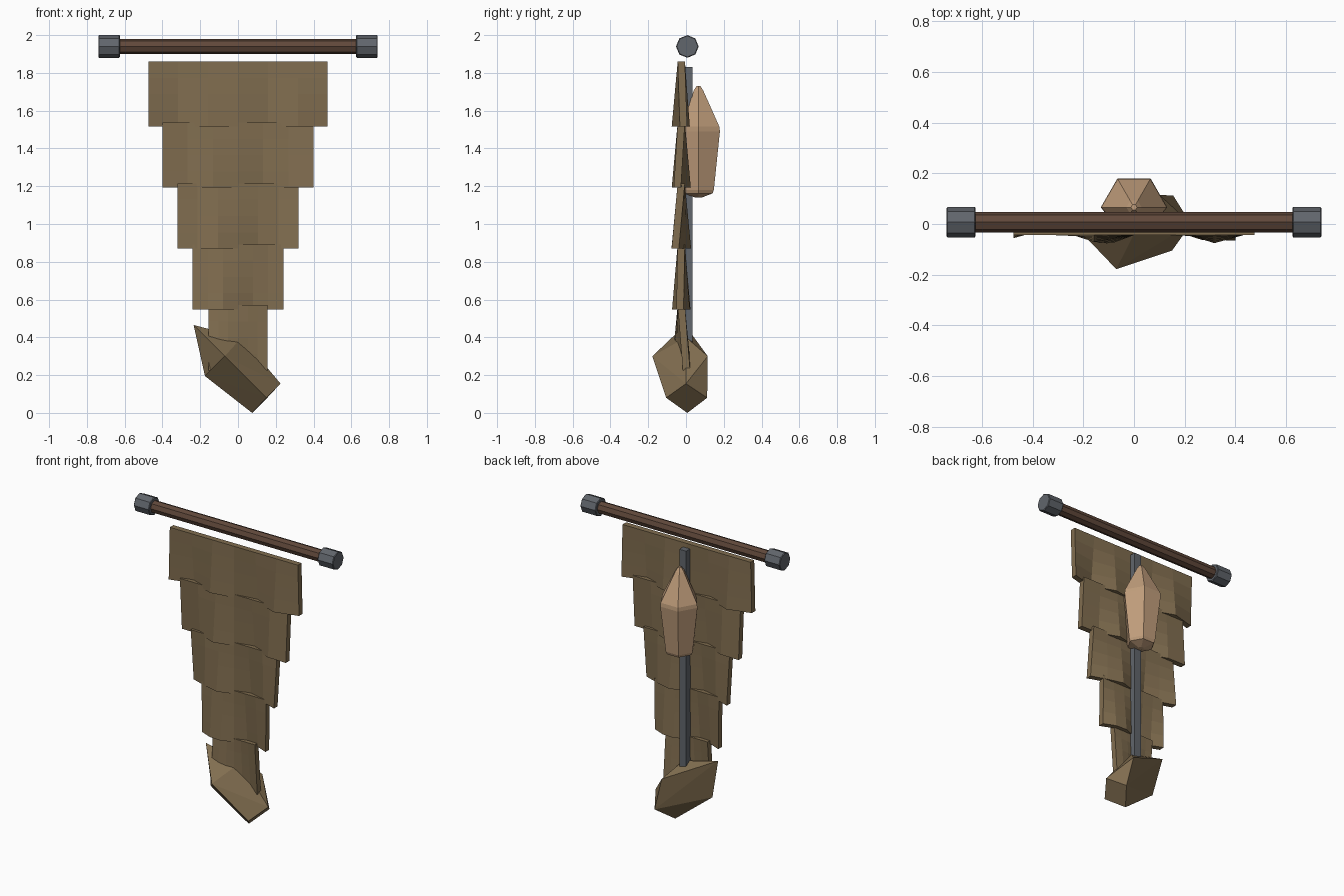
import bpy, bmesh, math
from mathutils import Vector

if "Cube" in bpy.data.objects:
    bpy.data.objects.remove(bpy.data.objects["Cube"])


def material(name, rgb):
    m = bpy.data.materials.new(name)
    m.diffuse_color = (*rgb, 1)
    m.use_nodes = True
    m.node_tree.nodes["Principled BSDF"].inputs["Base Color"].default_value = m.diffuse_color
    return m


CLOTH = material("tan_brown", (0.22, 0.155, 0.08))
WOOD = material("dark_wood", (0.118, 0.065, 0.043))
METAL = material("grey_metal", (0.12, 0.132, 0.15))
PALE = material("pale_tan", (0.53, 0.34, 0.2))


def finish(bm, name, mat):
    bmesh.ops.recalc_face_normals(bm, faces=bm.faces)
    me = bpy.data.meshes.new(name)
    bm.to_mesh(me)
    bm.free()
    me.materials.append(mat)
    ob = bpy.data.objects.new(name, me)
    bpy.context.collection.objects.link(ob)
    return ob


def rod(name, x, length, radius, mat, bevel=0):
    """Eight-sided bar lying along x."""
    bpy.ops.mesh.primitive_cylinder_add(vertices=8, radius=radius, depth=length,
                                        location=(x, 0.007, 1.94),
                                        rotation=(0, math.pi / 2, 0))
    ob = bpy.context.object
    ob.name = name
    ob.data.materials.append(mat)
    if bevel:
        mod = ob.modifiers.new("bevel", 'BEVEL')
        mod.width = bevel
        mod.segments = 1
        mod.angle_limit = math.radians(60)
    return ob


# Crossbar and end caps
rod("crossbar", 0, 1.3, 0.04, WOOD)
for side, label in ((-1, "left"), (1, "right")):
    rod("end_cap_" + label, side * 0.682, 0.114, 0.06, METAL, 0.004)


def banner_tier(name, half, top, bottom, segs=6, rows=4):
    """Slab that is flat at its top edge and ripples towards the bottom."""
    bm = bmesh.new()
    grid = {}
    for i in range(segs + 1):
        x = half * (2 * i / segs - 1)
        for j in range(rows + 1):
            t = j / rows
            y = -0.025 + 0.033 * t * math.sin(14 * x)
            for k, dy in enumerate((-0.019, 0.019)):
                grid[i, j, k] = bm.verts.new((x, y + dy, top + (bottom - top) * t))

    def quad(*keys):
        bm.faces.new([grid[k] for k in keys])

    for i in range(segs):
        for j in range(rows):
            for k in (0, 1):
                quad((i, j, k), (i + 1, j, k), (i + 1, j + 1, k), (i, j + 1, k))
        for j in (0, rows):
            quad((i, j, 0), (i + 1, j, 0), (i + 1, j, 1), (i, j, 1))
    for j in range(rows):
        for i in (0, segs):
            quad((i, j, 0), (i, j + 1, 0), (i, j + 1, 1), (i, j, 1))
    return finish(bm, name, CLOTH)


# Five overlapping tiers, narrowing downwards
for n, half in enumerate((0.475, 0.40, 0.32, 0.24, 0.155)):
    top = 1.86 - 0.3225 * n
    banner_tier(f"banner_tier_{n + 1}", half, top, top - 0.345)

# Spine bar down the back
bpy.ops.mesh.primitive_cube_add(size=1, location=(0, 0.013, 1.075))
spine = bpy.context.object
spine.name = "spine_bar"
spine.dimensions = (0.05, 0.045, 1.51)
spine.data.materials.append(METAL)

# Six-sided grip on the back, its front kept behind the banner face
bm = bmesh.new()
rings = []
for r, z in ((0.012, 1.73), (0.03, 1.705), (0.128, 1.515), (0.131, 1.49),
             (0.094, 1.18), (0.086, 1.162), (0.02, 1.14)):
    ring = []
    for a in range(6):
        x = r * math.cos(a * math.pi / 3)
        y = 0.066 + r * math.sin(a * math.pi / 3)
        ring.append(bm.verts.new((x, max(y, -0.02), z)))
    rings.append(ring)
for up, low in zip(rings, rings[1:]):
    for a in range(6):
        b = (a + 1) % 6
        bm.faces.new((up[a], up[b], low[b], low[a]))
bm.faces.new(rings[0])
bm.faces.new(rings[-1])
finish(bm, "back_grip", PALE)

# Faceted weight at the bottom
bm = bmesh.new()
for p in ((-0.235, -0.005, 0.465), (0.02, 0.0, 0.40), (-0.07, -0.178, 0.30),
          (0.10, 0.115, 0.30), (-0.175, -0.03, 0.195), (0.225, 0.0, 0.155),
          (0.15, -0.105, 0.08), (0.155, 0.112, 0.08), (0.075, 0.007, 0.0)):
    bm.verts.new(Vector(p))
bmesh.ops.convex_hull(bm, input=bm.verts)
finish(bm, "bottom_weight", CLOTH)
